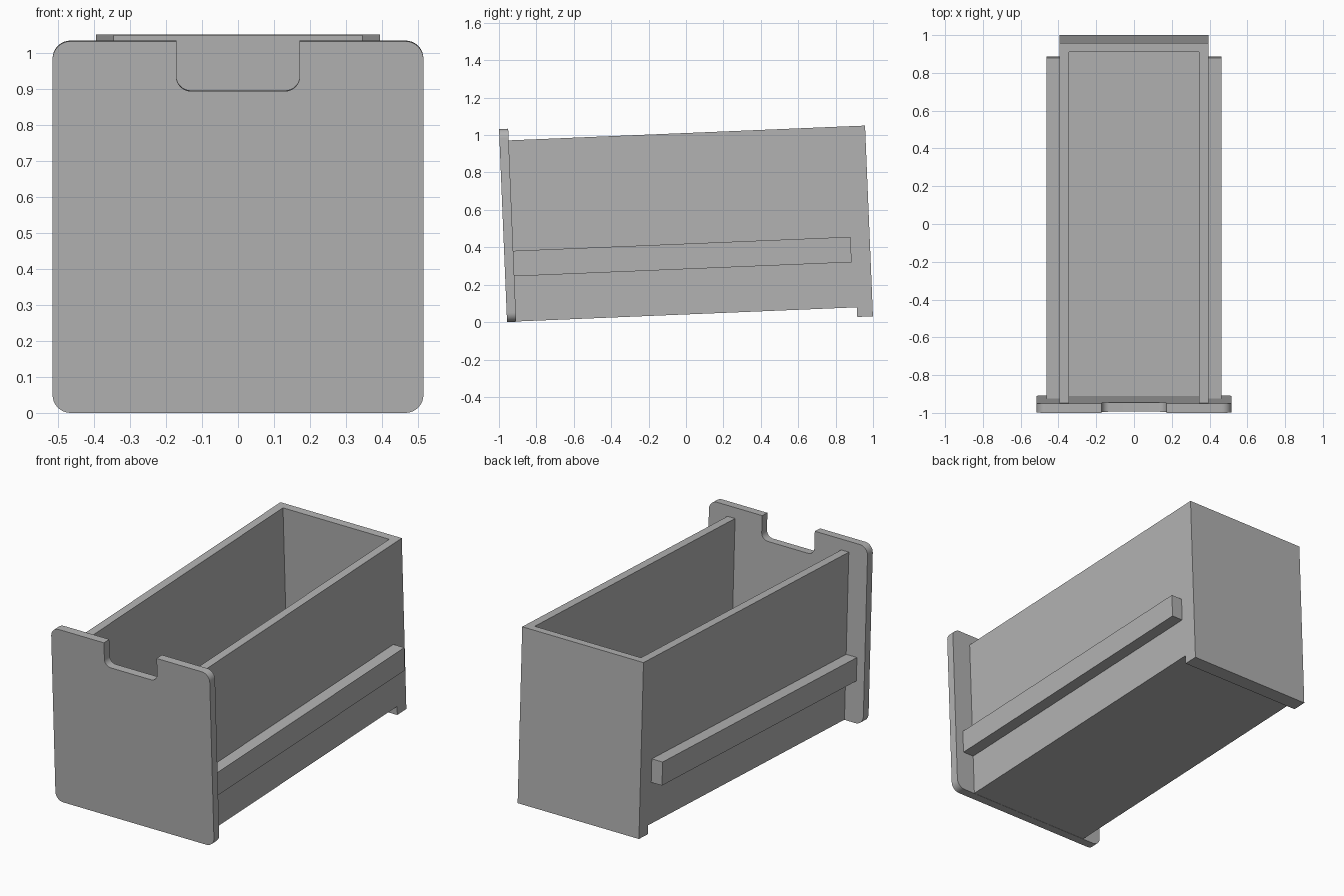
import bpy, bmesh, math
from mathutils import Matrix, Vector

if "Cube" in bpy.data.objects:
    bpy.data.objects.remove(bpy.data.objects["Cube"])

TILT = Matrix.Rotation(math.asin(0.0415), 4, 'X')   # whole drawer leans back slightly

grey = bpy.data.materials.new("plain grey")
grey.diffuse_color = (0.45, 0.45, 0.45, 1)
grey.use_nodes = True
grey.node_tree.nodes["Principled BSDF"].inputs["Base Color"].default_value = grey.diffuse_color


def prism(name, points, offset):
    """Extrude a closed planar outline by an offset, in the tilted frame."""
    bm = bmesh.new()
    face = bm.faces.new([bm.verts.new(p) for p in points])
    ext = bmesh.ops.extrude_face_region(bm, geom=[face], use_keep_orig=True)
    verts = [v for v in ext["geom"] if isinstance(v, bmesh.types.BMVert)]
    bmesh.ops.translate(bm, verts=verts, vec=Vector(offset))
    bmesh.ops.recalc_face_normals(bm, faces=bm.faces)
    bm.transform(TILT)
    mesh = bpy.data.meshes.new(name)
    bm.to_mesh(mesh)
    bm.free()
    mesh.materials.append(grey)
    ob = bpy.data.objects.new(name, mesh)
    bpy.context.collection.objects.link(ob)
    return ob


def box(name, x0, x1, y0, y1, z0, z1):
    return prism(name, [(x0, y0, z0), (x1, y0, z0), (x1, y0, z1), (x0, y0, z1)],
                 (0, y1 - y0, 0))


def arc(cx, cz, r, a0, a1, n=8):
    angles = [math.radians(a0 + (a1 - a0) * i / n) for i in range(n + 1)]
    return [(cx + r * math.cos(a), cz + r * math.sin(a)) for a in angles]


def activate(ob):
    bpy.ops.object.select_all(action='DESELECT')
    ob.select_set(True)
    bpy.context.view_layer.objects.active = ob


FRONT, PANEL_BACK, BACK = -0.956, -0.907, 1.0
BASE, RIM, PANEL_TOP = 0.041, 1.01, 1.0725
HALF = 0.394

# Front panel: rounded corners and a finger notch in the top edge
w, r, nw, nz, nr = 0.515, 0.05, 0.171, 0.934, 0.04
right = (arc(w - r, 0.0397 + r, r, -90, 0) + arc(w - r, PANEL_TOP - r, r, 0, 90)
         + [(nw, PANEL_TOP)] + arc(nw - nr, nz + nr, nr, 0, -90))
outline = right + [(-x, z) for x, z in reversed(right)]
panel = prism("front_panel", [(x, FRONT, z) for x, z in outline],
              (0, PANEL_BACK - FRONT, 0))
activate(panel)
bpy.ops.object.shade_smooth_by_angle(angle=math.radians(30))

# Drawer tray: side profile with a stop lip under the back, then hollowed out
profile = [(PANEL_BACK, BASE), (0.916, BASE), (0.916, -0.0105),
           (BACK, -0.0105), (BACK, RIM), (PANEL_BACK, RIM)]
tray = prism("drawer_tray", [(-HALF, y, z) for y, z in profile], (2 * HALF, 0, 0))
cavity = box("cavity_cutter", -0.345, 0.345, -1.1, 0.953, BASE + 0.05, 1.3)
cavity.hide_render = True
cut = tray.modifiers.new("hollow", 'BOOLEAN')
cut.operation, cut.solver, cut.object = 'DIFFERENCE', 'EXACT', cavity
activate(tray)
bpy.ops.object.modifier_apply(modifier=cut.name)
bpy.data.objects.remove(cavity)

# Slide rails on both sides
for side, s in (("right", 1), ("left", -1)):
    x0, x1 = sorted((s * HALF, s * 0.464))
    box(side + "_rail", x0, x1, PANEL_BACK, 0.898, 0.283, 0.419)
